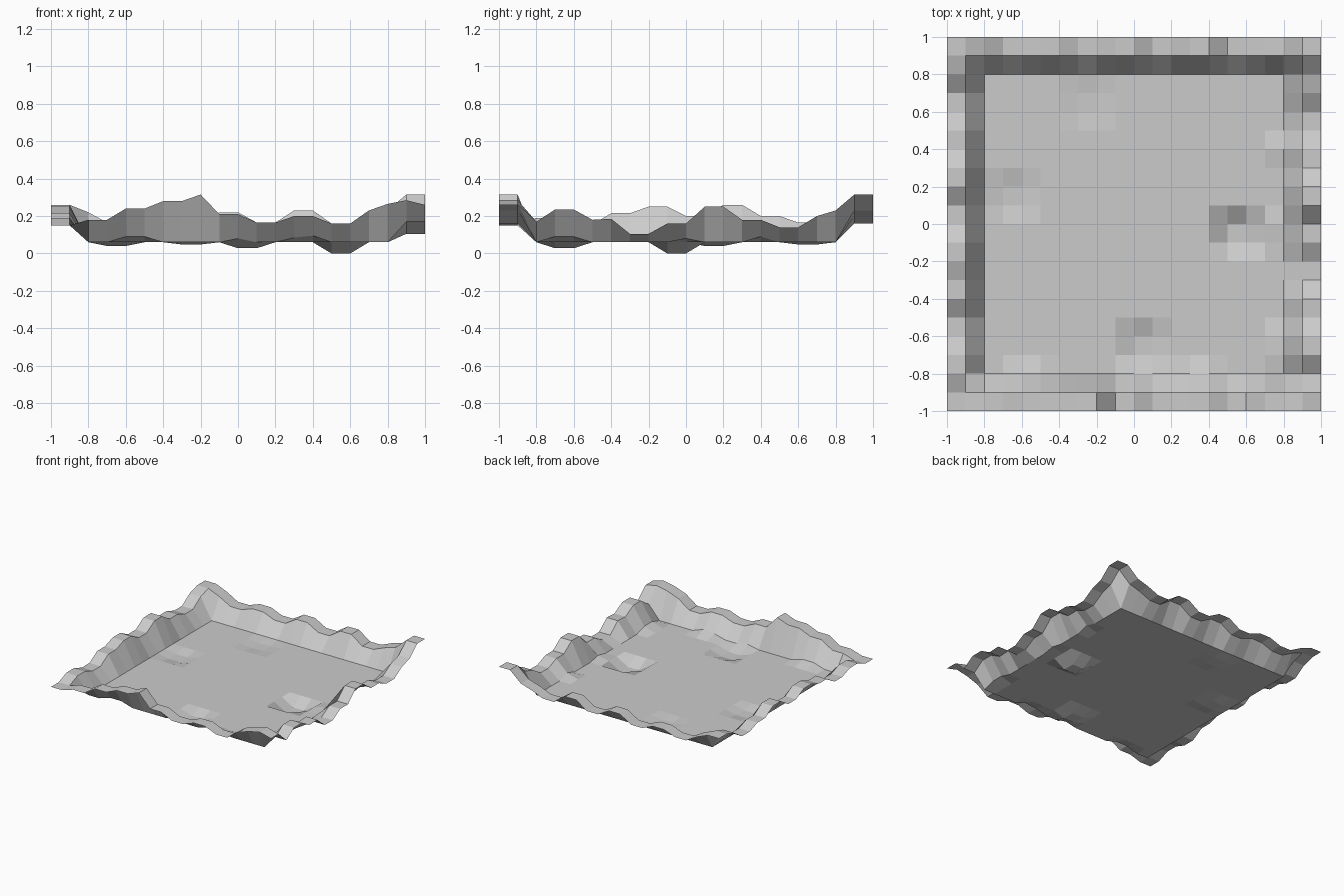
import bpy, bmesh

N = 20          # cells per side
FLOOR = 0.06

# rim heights (hundredths), from -1 to 1 along each side
front = [15, 15, 18, 18, 24, 24, 28, 28, 31.5, 21, 21, 16.5, 16.5, 20, 20, 16, 16, 23, 26.5, 28.5, 26]
back = [26, 26, 22, 16.5, 16.5, 20, 20, 16, 16, 22, 22, 16.5, 16.5, 23, 23, 16, 16, 20, 23, 31.5, 31.5]
left = [15, 15, 19, 19, 15.5, 15.5, 21.5, 21.5, 25, 25, 20, 20, 26, 26, 20, 20, 16.5, 16.5, 23, 26, 26]
right = [26, 26, 17, 23.5, 23.5, 18, 18.5, 10.5, 10.5, 16, 16, 25, 25, 18, 18, 14, 14, 20, 23, 31.5, 31.5]

# foot-of-slope bumps (grid index: height) on the front and right sides
front_foot = {4: .09, 5: .09, 10: .08, 13: .085, 14: .095}
right_foot = {3: .09, 4: .09, 10: .08, 14: .09}

# square hollows in the floor: lower-left grid index, height
hollows = [(15, 9, 0.0), (10, 3, 0.028), (3, 11, 0.04), (7, 16, 0.048)]


def height(i, j):
    if j <= 1:
        return front[i] / 100
    if j >= N - 1:
        return back[i] / 100
    if i <= 1:
        return left[j] / 100
    if i >= N - 1:
        return right[j] / 100
    for a, b, z in hollows:
        if i in (a, a + 1) and j in (b, b + 1):
            return z
    if j == 2:
        return front_foot.get(i, FLOOR)
    if i == N - 2:
        return right_foot.get(j, FLOOR)
    return FLOOR


# terrain tile: one open sheet on a square grid
bm = bmesh.new()
bmesh.ops.create_grid(bm, x_segments=N, y_segments=N, size=1)
for v in bm.verts:
    v.co.z = height(round((v.co.x + 1) * N / 2), round((v.co.y + 1) * N / 2))
mesh = bpy.data.meshes.new("terrain_tile")
bm.to_mesh(mesh)
bm.free()
tile = bpy.data.objects.new("terrain_tile", mesh)
bpy.context.collection.objects.link(tile)
